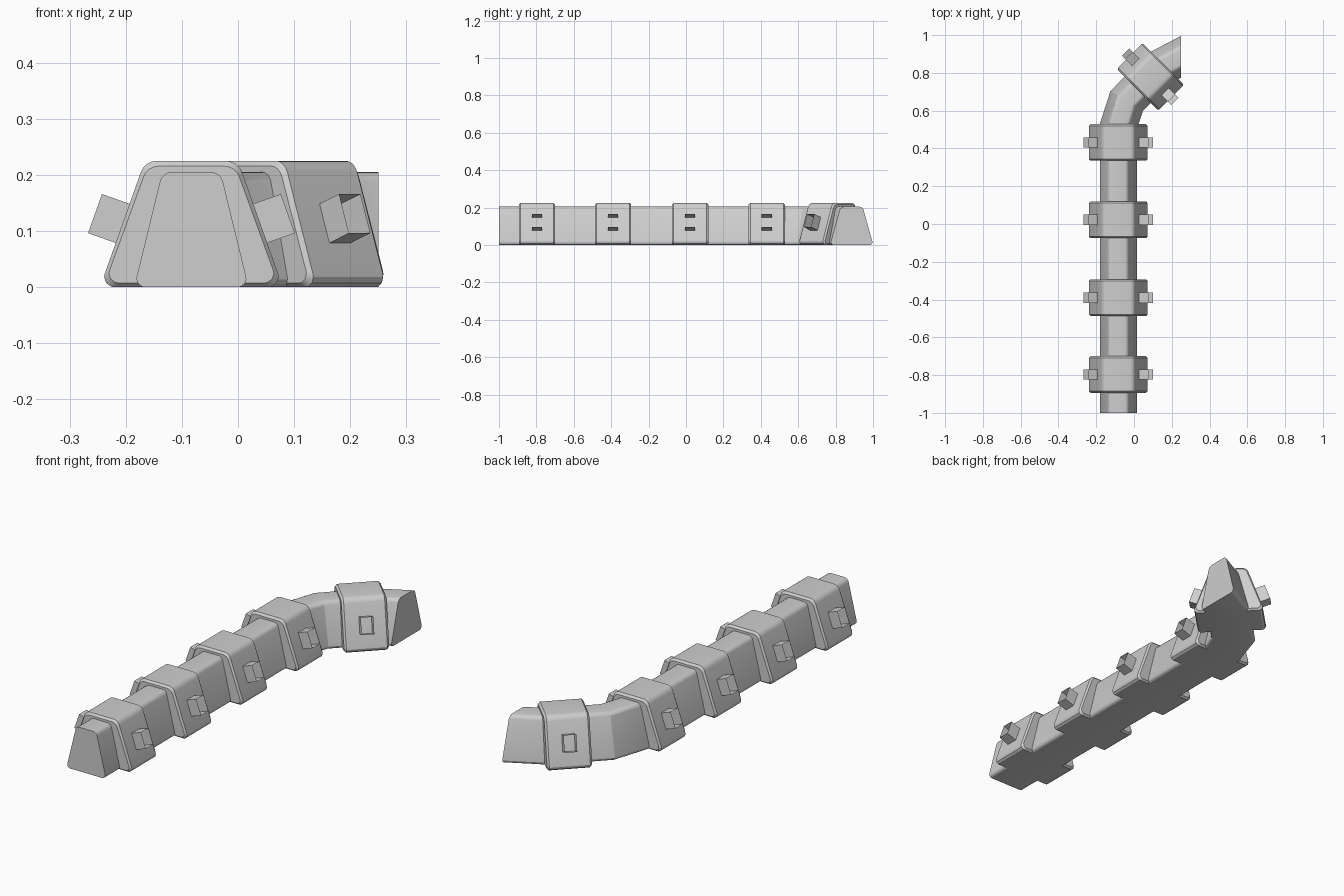
import bpy, bmesh, math
from mathutils import Vector, Matrix

if "Cube" in bpy.data.objects:
    bpy.data.objects.remove(bpy.data.objects["Cube"])

stone = bpy.data.materials.new("light_grey")
stone.diffuse_color = (0.62, 0.62, 0.62, 1)
stone.use_nodes = True
stone.node_tree.nodes["Principled BSDF"].inputs["Base Color"].default_value = stone.diffuse_color


def rounded_trapezoid(base, top, height, r_base, r_top, steps=4):
    """Half widths at bottom and top -> list of (across, z) with rounded corners."""
    corners = [Vector((-base, 0)), Vector((base, 0)), Vector((top, height)), Vector((-top, height))]
    radii = [r_base, r_base, r_top, r_top]
    out = []
    for i, c in enumerate(corners):
        a = (corners[i - 1] - c).normalized()
        b = (corners[(i + 1) % 4] - c).normalized()
        half = a.angle(b) / 2
        centre = c + (a + b).normalized() * radii[i] / math.sin(half)
        t = radii[i] / math.tan(half)
        p, q = c + a * t - centre, c + b * t - centre
        for k in range(steps + 1):
            v = p.lerp(q, k / steps)
            out.append(centre + v.normalized() * radii[i])
    return out


def finish(bm, name, smooth=True):
    mesh = bpy.data.meshes.new(name)
    bmesh.ops.recalc_face_normals(bm, faces=bm.faces)
    bm.to_mesh(mesh)
    bm.free()
    mesh.materials.append(stone)
    ob = bpy.data.objects.new(name, mesh)
    bpy.context.collection.objects.link(ob)
    if smooth:
        bpy.ops.object.select_all(action='DESELECT')
        ob.select_set(True)
        bpy.context.view_layer.objects.active = ob
        bpy.ops.object.shade_smooth_by_angle(angle=math.radians(24))
    return ob


def loft(name, rings):
    bm = bmesh.new()
    vs = [[bm.verts.new(p) for p in ring] for ring in rings]
    n = len(vs[0])
    for a, b in zip(vs, vs[1:]):
        for i in range(n):
            j = (i + 1) % n
            bm.faces.new((a[i], a[j], b[j], b[i]))
    bm.faces.new(vs[0])
    bm.faces.new(vs[-1])
    return finish(bm, name)


# Wall: one profile swept along a mitred path, far end cut square to x
X = -0.083
path = [Vector(p) for p in ((X, -1), (X, 0.515), (-0.039, 0.651), (0.129, 0.822), (0.25, 0.886))]
rights = []
for a, b in zip(path, path[1:]):
    d = (b - a).normalized()
    rights.append(Vector((d.y, -d.x)))
across = [rights[0]]
for a, b in zip(rights, rights[1:]):
    m = (a + b).normalized()
    across.append(m / m.dot(a))
end = Vector((0, -1))
across.append(end / end.dot(rights[-1]))
wall = rounded_trapezoid(0.102, 0.052, 0.205, 0.015, 0.022)
loft("wall", [[(p.x + r.x * u, p.y + r.y * u, z) for u, z in wall] for p, r in zip(path, across)])

# Collars, each with a pair of open square spouts
BASE, TOP, HEIGHT, HALF, EDGE = 0.163, 0.083, 0.225, 0.097, 0.009
collar = rounded_trapezoid(BASE, TOP, HEIGHT, 0.018, 0.03)
tilt = math.atan((BASE - TOP) / HEIGHT)


def collar_ring(y, s):
    return [Vector((u * (1 - s / BASE), y, 0.1 + (z - 0.1) * (1 - s / 0.12))) for u, z in collar]


def spout(name, side, place):
    bm = bmesh.new()
    bmesh.ops.create_cube(bm, size=1)
    caps = [f for f in bm.faces if abs(f.normal.x) > 0.5]
    bmesh.ops.delete(bm, geom=caps, context='FACES_ONLY')
    local = (Matrix.Translation((0.121, 0, 0.113)) @ Matrix.Rotation(-tilt, 4, 'Y')
             @ Matrix.Translation((0.026, 0, 0)) @ Matrix.Diagonal((0.056, 0.054, 0.074, 1)))
    bm.transform(place @ Matrix.Diagonal((side, 1, 1, 1)) @ local)
    finish(bm, name, smooth=False)


spots = [(X, -0.797, 0), (X, -0.39, 0), (X, 0.022, 0), (X, 0.432, 0), (0.0865, 0.7795, -45)]
for i, (x, y, turn) in enumerate(spots, 1):
    place = Matrix.Translation((x, y, 0)) @ Matrix.Rotation(math.radians(turn), 4, 'Z')
    rings = [collar_ring(-HALF + EDGE, 0), collar_ring(HALF - EDGE, 0)]
    rings = [collar_ring(-HALF, EDGE)] + rings + [collar_ring(HALF, EDGE)]
    for ring in rings:
        for v in ring:
            v.z = max(v.z, 0)
    loft(f"collar_{i}", [[place @ v for v in ring] for ring in rings])
    for side, label in ((1, "right"), (-1, "left")):
        spout(f"spout_{label}_{i}", side, place)
